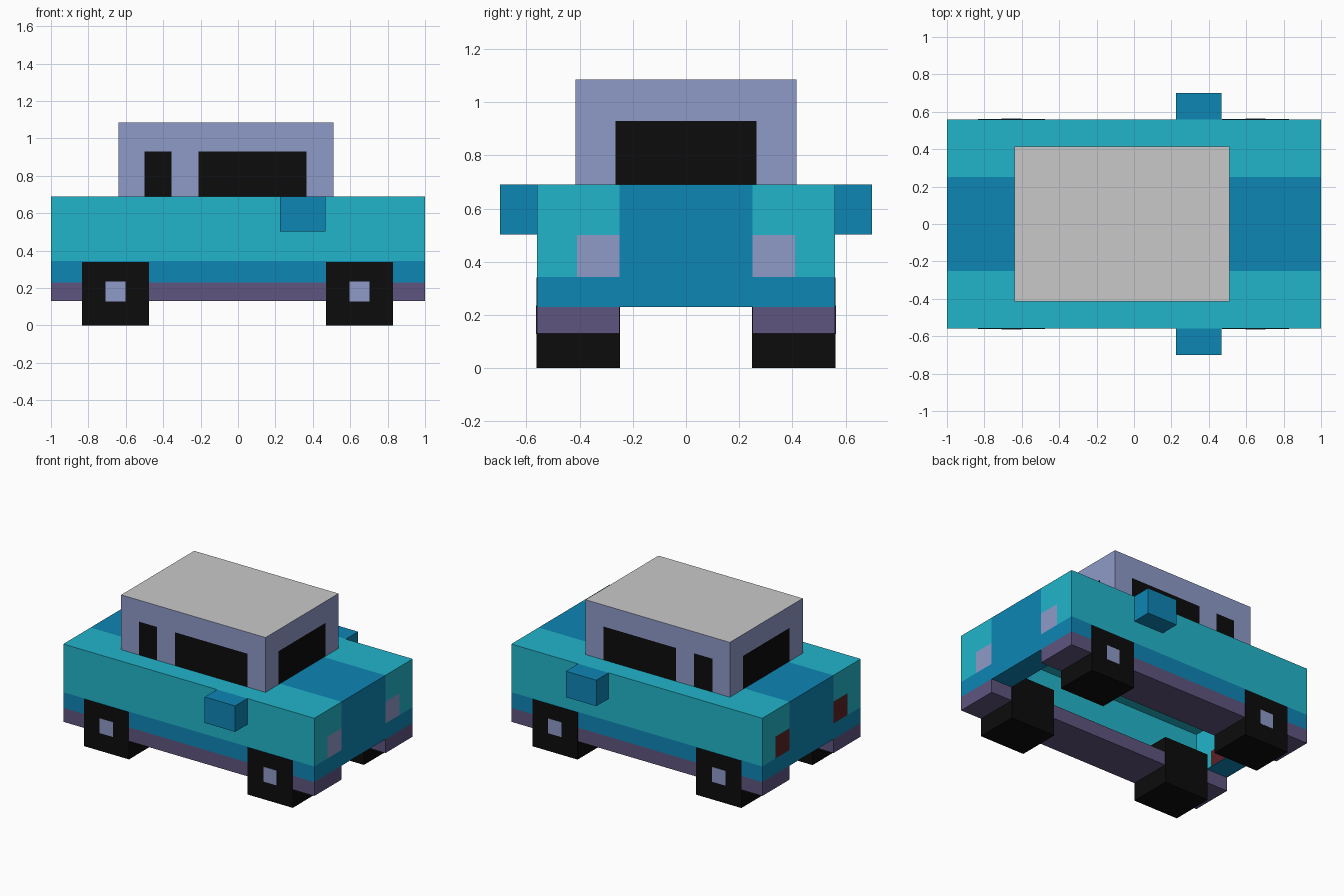
import bpy, bmesh

if "Cube" in bpy.data.objects:
    bpy.data.objects.remove(bpy.data.objects["Cube"])


def material(name, hex_rgb):
    def lin(c):
        c /= 255
        return c / 12.92 if c <= 0.04045 else ((c + 0.055) / 1.055) ** 2.4
    m = bpy.data.materials.new(name)
    m.diffuse_color = [lin((hex_rgb >> s) & 255) for s in (16, 8, 0)] + [1]
    m.use_nodes = True
    m.node_tree.nodes["Principled BSDF"].inputs["Base Color"].default_value = m.diffuse_color
    return m


TEAL, BLUE, PURPLE, LILAC, BLACK, RED, GREY = range(7)
MATS = [material(n, h) for n, h in (
    ("teal paint", 0x22B5CA), ("blue paint", 0x0E86B5), ("purple trim", 0x5F5580),
    ("lilac", 0x8F9BC9), ("black", 0x0C0C0C), ("dark red", 0x5A2226), ("roof grey", 0xC9C9C9))]


def box(name, x, y, z, paint, cuts=((), (), ())):
    """Box cut along the given planes; paint(centre, normal) gives a colour or None to remove the face."""
    bm = bmesh.new()
    bmesh.ops.create_cube(bm, size=1)
    for v in bm.verts:
        for i, (a, b) in enumerate((x, y, z)):
            v.co[i] = (a + b) / 2 + v.co[i] * (b - a)
    for axis, values in enumerate(cuts):
        for value in values:
            point, normal = [0, 0, 0], [0, 0, 0]
            point[axis], normal[axis] = value, 1
            bmesh.ops.bisect_plane(bm, geom=bm.verts[:] + bm.edges[:] + bm.faces[:],
                                   plane_co=point, plane_no=normal)
    bm.normal_update()
    gone = []
    for f in bm.faces:
        colour = paint(f.calc_center_median(), f.normal)
        if colour is None:
            gone.append(f)
        else:
            f.material_index = colour
    bmesh.ops.delete(bm, geom=gone, context='FACES')
    mesh = bpy.data.meshes.new(name)
    bm.to_mesh(mesh)
    bm.free()
    for m in MATS:
        mesh.materials.append(m)
    ob = bpy.data.objects.new(name, mesh)
    bpy.context.collection.objects.link(ob)
    return ob


# Hollow body: centre stripe, lower bands, lights; open below and under the cabin
def paint_body(c, n):
    y = abs(c.y)
    if n.z < -0.5:
        return None if y < 0.25 else PURPLE
    if n.z > 0.5:
        if y < 0.415 and -0.64 < c.x < 0.51:
            return None
        return BLUE if y < 0.25 else TEAL
    end = abs(n.x) > 0.5
    if c.z < 0.23:
        return None if end and y < 0.25 else PURPLE
    if c.z < 0.343 or (end and y < 0.25):
        return BLUE
    if end and y < 0.41 and c.z < 0.5:
        return LILAC if n.x > 0 else RED
    return TEAL


box("body", (-1, 1), (-0.56, 0.56), (0.13, 0.69), paint_body,
    ((-0.64, 0.51), (-0.415, -0.41, -0.25, 0.25, 0.41, 0.415), (0.23, 0.343, 0.5)))


# Cabin with windows and grey roof
def paint_cabin(c, n):
    if abs(n.z) > 0.5:
        return GREY if n.z > 0 else None
    if c.z < 0.93:
        if abs(n.x) > 0.5 and abs(c.y) < 0.265:
            return BLACK
        if abs(n.y) > 0.5 and (-0.5 < c.x < -0.355 or -0.21 < c.x < 0.365):
            return BLACK
    return LILAC


box("cabin", (-0.64, 0.51), (-0.415, 0.415), (0.69, 1.085), paint_cabin,
    ((-0.5, -0.355, -0.21, 0.365), (-0.265, 0.265), (0.93,)))


def solid(colour):
    return lambda c, n: colour


for s, side in ((-1, "front"), (1, "back")):
    def span(a, b):
        return tuple(sorted((s * a, s * b)))
    # Side mirrors
    box(side + "_mirror", (0.225, 0.467), span(0.56, 0.7), (0.503, 0.69), solid(BLUE))
    # Inner walls of the skirts
    box(side + "_skirt_inner", (-1, 1), span(0.25, 0.252), (0.13, 0.23), solid(PURPLE))
    # Wheels with hub plates
    for x, end in ((-0.655, "rear"), (0.65, "nose")):
        box(f"{side}_{end}_wheel", (x - 0.18, x + 0.18), span(0.248, 0.562), (0, 0.34), solid(BLACK))
        box(f"{side}_{end}_hub", (x - 0.053, x + 0.053), span(0.561, 0.564), (0.128, 0.235), solid(LILAC))

# Small floor plates at both ends
for name, x in (("rear_floor", (-0.998, -0.83)), ("nose_floor", (0.83, 0.998))):
    box(name, x, (-0.25, 0.25), (0.23, 0.234), solid(BLUE))
